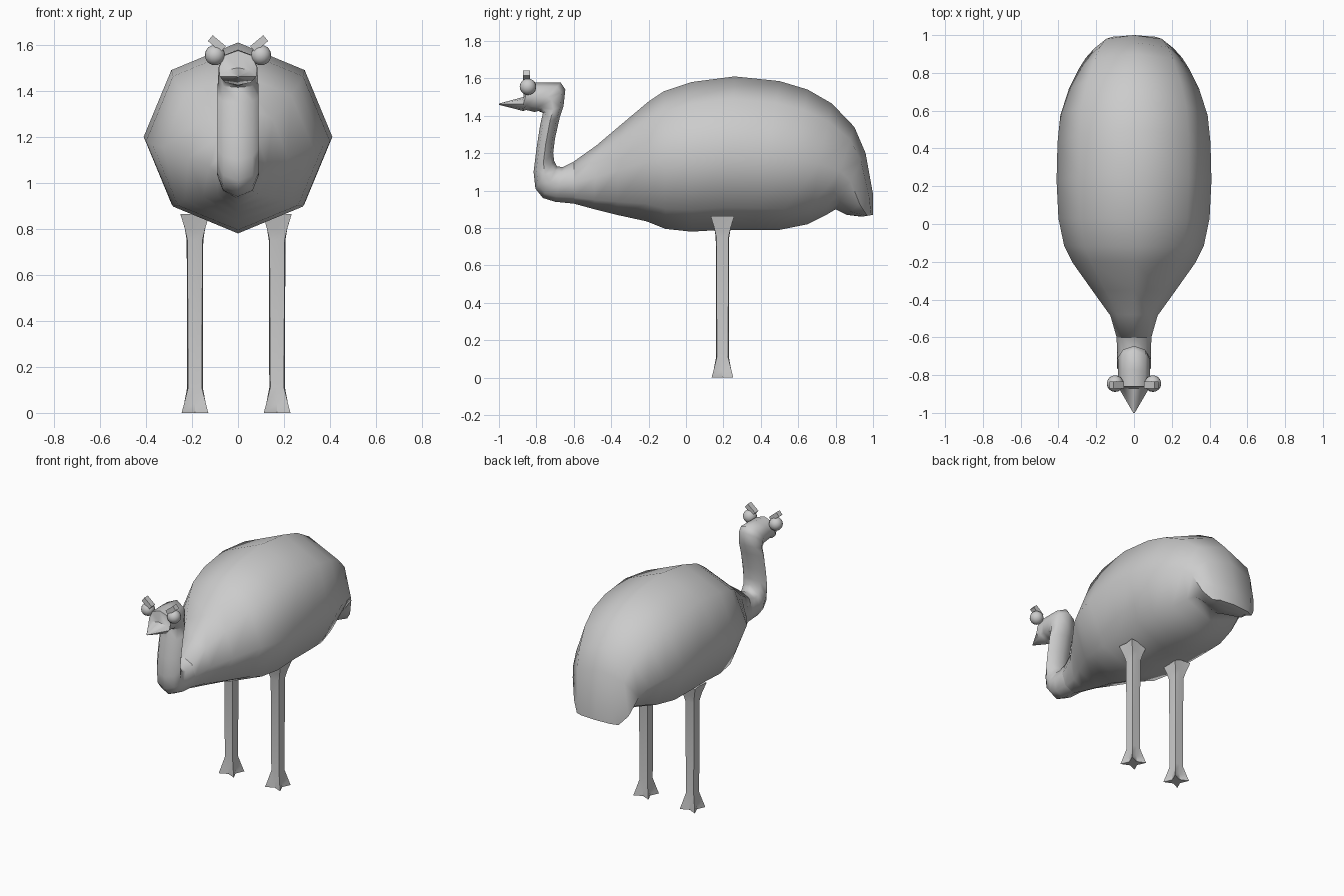
import bpy, bmesh
from math import cos, sin, pi, radians
from mathutils import Vector

if "Cube" in bpy.data.objects:
    bpy.data.objects.remove(bpy.data.objects["Cube"])


def loft(name, rings, angle):
    """Skin a list of equal-length point rings and cap both ends."""
    bm = bmesh.new()
    rows = [[bm.verts.new(p) for p in ring] for ring in rings]
    n = len(rows[0])
    for a, b in zip(rows, rows[1:]):
        for i in range(n):
            j = (i + 1) % n
            bm.faces.new((a[i], a[j], b[j], b[i]))
    bm.faces.new(rows[0])
    bm.faces.new(rows[-1])
    bmesh.ops.recalc_face_normals(bm, faces=bm.faces)
    mesh = bpy.data.meshes.new(name)
    bm.to_mesh(mesh)
    bm.free()
    ob = bpy.data.objects.new(name, mesh)
    bpy.context.collection.objects.link(ob)
    smooth(ob, angle)
    return ob


def smooth(ob, angle):
    bpy.ops.object.select_all(action='DESELECT')
    ob.select_set(True)
    bpy.context.view_layer.objects.active = ob
    bpy.ops.object.shade_smooth_by_angle(angle=radians(angle))


def octagon(top_y, top_z, bot_y, bot_z, w):
    """Eight-sided ring spanning a top and a bottom point on the centre plane."""
    t, b = Vector((0, top_y, top_z)), Vector((0, bot_y, bot_z))
    c, h = (t + b) / 2, (t - b) / 2
    return [c + h * cos(k * pi / 4) + Vector((w * sin(k * pi / 4), 0, 0))
            for k in range(8)]


# Body: tail to neck root (top y, top z, bottom y, bottom z, half width)
body = [
    (1.00, 0.87, 0.94, 0.86, 0.16),
    (1.00, 0.98, 0.86, 0.87, 0.21),
    (0.96, 1.20, 0.80, 0.90, 0.255),
    (0.90, 1.34, 0.75, 0.87, 0.29),
    (0.78, 1.465, 0.65, 0.82, 0.345),
    (0.65, 1.54, 0.50, 0.79, 0.39),
    (0.50, 1.585, 0.36, 0.79, 0.405),
    (0.26, 1.61, 0.20, 0.79, 0.41),
    (0.03, 1.58, 0.03, 0.78, 0.40),
    (-0.12, 1.53, -0.11, 0.795, 0.37),
    (-0.20, 1.476, -0.21, 0.835, 0.325),
    (-0.35, 1.35, -0.37, 0.87, 0.215),
    (-0.48, 1.24, -0.49, 0.90, 0.125),
    (-0.60, 1.155, -0.60, 0.93, 0.092),
]
# Neck, head and beak, with the back of the neck as the top side
neck = [
    (-0.60, 1.155, -0.60, 0.93, 0.092),
    (-0.66, 1.125, -0.70, 0.94, 0.09),
    (-0.69, 1.13, -0.765, 0.96, 0.09),
    (-0.705, 1.16, -0.805, 1.01, 0.09),
    (-0.71, 1.20, -0.815, 1.10, 0.09),
    (-0.70, 1.28, -0.80, 1.22, 0.09),
    (-0.675, 1.39, -0.78, 1.35, 0.09),
    (-0.655, 1.45, -0.765, 1.415, 0.088),
    (-0.645, 1.54, -0.79, 1.425, 0.085),
    (-0.67, 1.578, -0.81, 1.42, 0.085),
    (-0.77, 1.578, -0.83, 1.425, 0.085),
    (-0.86, 1.575, -0.855, 1.43, 0.083),
    (-0.87, 1.50, -0.87, 1.425, 0.08),
    (-1.00, 1.465, -1.00, 1.458, 0.004),
]
loft("body", [octagon(*r) for r in body], 60)
loft("neck_and_head", [octagon(*r) for r in neck], 60)


def leg_ring(x, z, axis_r, diag):
    """Eight points: flats on the axes, lobes on the diagonals."""
    pts = []
    for k in range(8):
        a = k * pi / 4
        r = diag if k % 2 else axis_r
        pts.append((x + r * cos(a), 0.195 + r * sin(a), z))
    return pts


# Legs flare into the belly and into lobed feet
for side, x in (("right", -0.187), ("left", 0.17)):
    loft(side + "_leg", [
        leg_ring(x, 0.00, 0.032, 0.082),
        leg_ring(x, 0.04, 0.034, 0.067),
        leg_ring(x, 0.11, 0.034, 0.042),
        leg_ring(x, 0.75, 0.036, 0.046),
        leg_ring(x, 0.80, 0.044, 0.062),
        leg_ring(x, 0.865, 0.055, 0.09)], 30)

# Eyes and tilted brows
for side, s in (("right", -1), ("left", 1)):
    bpy.ops.mesh.primitive_uv_sphere_add(segments=16, ring_count=10, radius=0.044,
                                         location=(s * 0.1, -0.845, 1.555))
    eye = bpy.context.object
    eye.name = side + "_eye"
    smooth(eye, 60)
    bpy.ops.mesh.primitive_cube_add(size=1, location=(s * 0.092, -0.853, 1.605),
                                    rotation=(0, -s * radians(40), 0))
    brow = bpy.context.object
    brow.name = side + "_brow"
    brow.scale = (0.074, 0.038, 0.033)
